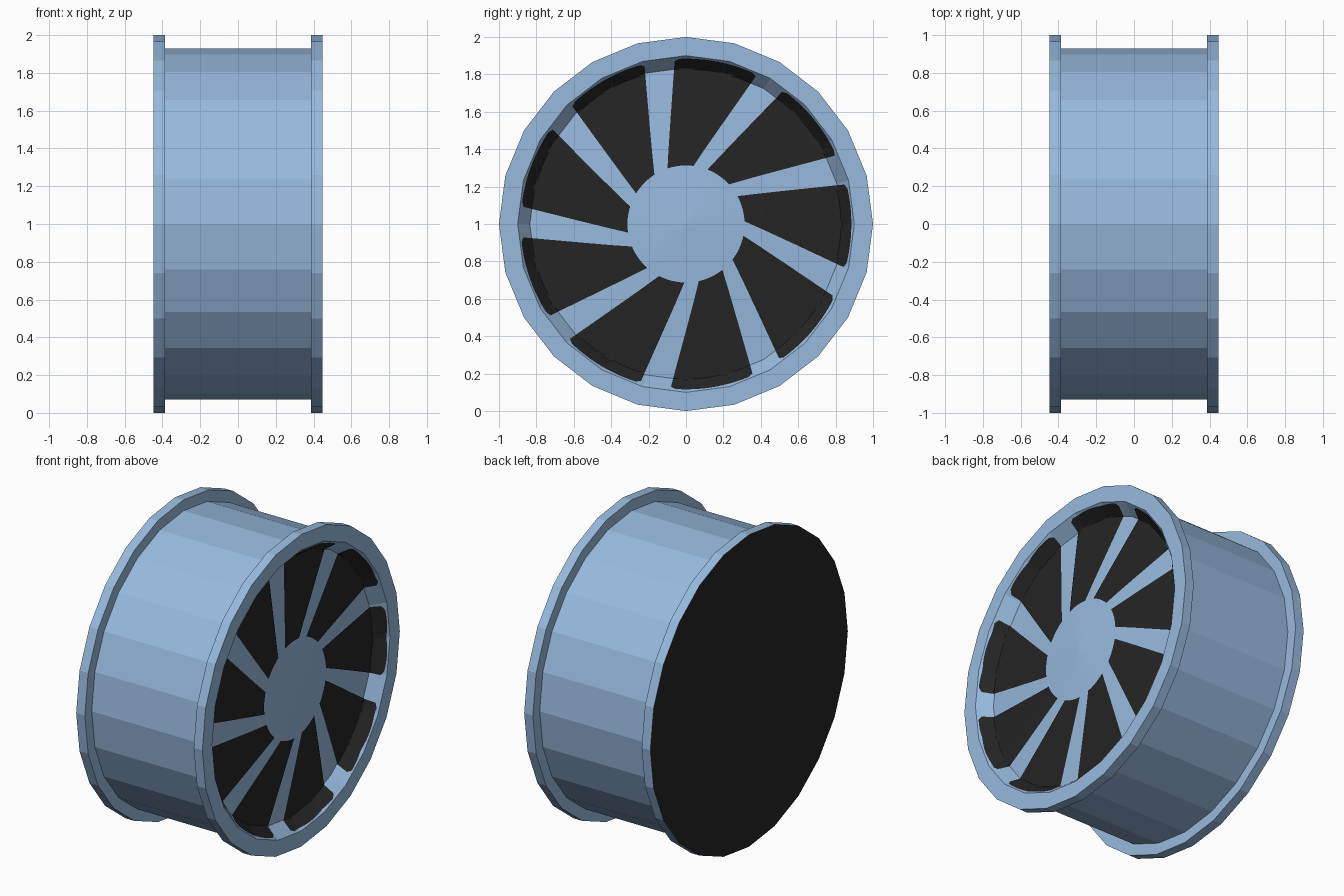
import bpy, bmesh, math

cube = bpy.data.objects.get("Cube")
if cube:
    bpy.data.objects.remove(cube, do_unlink=True)

SIDES = 24
SPOKES = 9
HALF = 0.447            # half width of the wheel
LIP, SEAT = 0.90, 0.835  # radii of the rim opening and of the dished face
SEAT_X, HUB_X = 0.365, 0.42


def material(name, rgb):
    m = bpy.data.materials.new(name)
    m.use_nodes = True
    col = (*rgb, 1.0)
    m.diffuse_color = col
    bsdf = m.node_tree.nodes["Principled BSDF"]
    bsdf.inputs["Base Color"].default_value = col
    bsdf.inputs["Roughness"].default_value = 0.7
    return m


steel = material("pale_blue_steel", (0.31, 0.49, 0.73))
black = material("soft_black", (0.018, 0.018, 0.018))


def make_object(name, bm, mats):
    me = bpy.data.meshes.new(name)
    bm.to_mesh(me)
    bm.free()
    ob = bpy.data.objects.new(name, me)
    bpy.context.collection.objects.link(ob)
    for m in mats:
        me.materials.append(m)
    return ob


def lathe(name, profile, mats):
    """Revolve (x, radius) points around the x axis; zero radius makes a pole."""
    bm = bmesh.new()
    rings = []
    for x, r in profile:
        if r == 0:
            rings.append([bm.verts.new((x, 0, 1))] * SIDES)
        else:
            angles = [math.tau * i / SIDES for i in range(SIDES)]
            rings.append([bm.verts.new((x, r * math.cos(a), 1 + r * math.sin(a))) for a in angles])
    for a, b in zip(rings, rings[1:]):
        for i in range(SIDES):
            j = (i + 1) % SIDES
            corners = list(dict.fromkeys((a[i], a[j], b[j], b[i])))
            bm.faces.new(corners)
    bmesh.ops.recalc_face_normals(bm, faces=bm.faces)
    # the flat back cap is black
    for f in bm.faces:
        f.material_index = int(f.normal.x < -0.99 and f.calc_center_median().x < -HALF + 0.01)
    return make_object(name, bm, mats)


# Rim with two flanges, dished front face and flat back
lathe("wheel_rim", [
    (-HALF, 0), (-HALF, 1), (-0.386, 1), (-0.386, 0.93),
    (0.386, 0.93), (0.386, 1), (HALF, 1), (HALF, LIP),
    (SEAT_X, SEAT), (HUB_X, 0)], [steel, black])


def face_x(y, z):
    """Depth of the faceted front face at a point measured from the axle."""
    r, a = math.hypot(y, z), math.atan2(z, y)
    step = math.tau / SIDES
    r *= math.cos(a % step - step / 2) / math.cos(step / 2)
    if r < SEAT:
        return HUB_X + (SEAT_X - HUB_X) * r / SEAT
    return SEAT_X + (HALF - SEAT_X) * (r - SEAT) / (LIP - SEAT)


def edge_angle(inner, outer, t):
    y = inner[0] + (outer[0] - inner[0]) * t
    z = inner[1] + (outer[1] - inner[1]) * t
    return math.atan2(z, y)


# Black openings between the slanted spokes
LEFT = ((-0.10, 0.30), (-0.06, 0.88))
RIGHT = ((0.04, 0.31), (0.38, 0.80))
R0, R1 = 0.313, 0.884
radii = [R0, 0.42, 0.55, 0.68, 0.78, 0.81, 0.828, 0.835, 0.845, 0.86, 0.873, R1]
COLS = 16

bm = bmesh.new()
for k in range(SPOKES):
    turn = -math.tau * k / SPOKES
    rows = []
    for r in radii:
        t = (r - R0) / (R1 - R0)
        trim = 0.03 if r == R1 else 0
        a0 = edge_angle(*LEFT, t) - trim
        a1 = edge_angle(*RIGHT, t) + trim
        row = []
        for c in range(COLS + 1):
            a = a0 + (a1 - a0) * c / COLS + turn
            y, z = r * math.cos(a), r * math.sin(a)
            row.append(bm.verts.new((face_x(y, z) + 0.005, y, z + 1)))
        rows.append(row)
    for a, b in zip(rows, rows[1:]):
        for c in range(COLS):
            bm.faces.new((a[c], a[c + 1], b[c + 1], b[c]))
for f in bm.faces:
    f.normal_update()
    if f.normal.x < 0:
        f.normal_flip()
make_object("spoke_openings", bm, [black])
